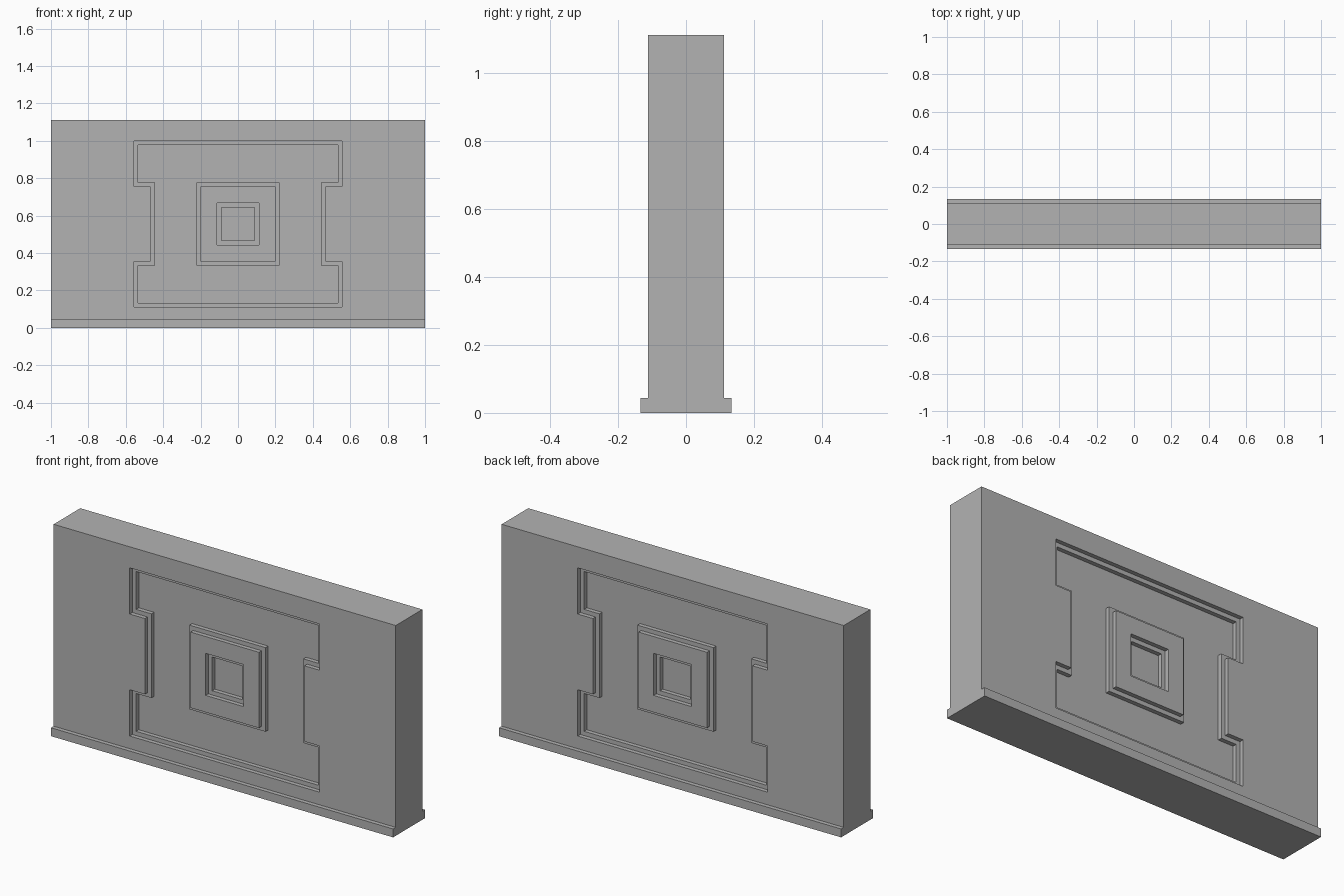
import bpy
import bmesh

cube = bpy.data.objects.get("Cube")
if cube:
    bpy.data.objects.remove(cube, do_unlink=True)

U = 2 / 90  # the wall is laid out on a 90 x 50 unit module

stone = bpy.data.materials.new("grey stone")
stone.use_nodes = True
grey = (0.45, 0.45, 0.45, 1)
stone.diffuse_color = grey
stone.node_tree.nodes["Principled BSDF"].inputs["Base Color"].default_value = grey


def prism(name, points, offset):
    """Extrude a closed outline along the offset vector, in module units."""
    bm = bmesh.new()
    face = bm.faces.new([bm.verts.new(p) for p in points])
    grown = bmesh.ops.extrude_face_region(bm, geom=[face])["geom"]
    verts = [v for v in grown if isinstance(v, bmesh.types.BMVert)]
    bmesh.ops.translate(bm, verts=verts, vec=offset)
    bmesh.ops.scale(bm, verts=bm.verts, vec=(U, U, U))
    bmesh.ops.recalc_face_normals(bm, faces=bm.faces)
    mesh = bpy.data.meshes.new(name)
    bm.to_mesh(mesh)
    bm.free()
    mesh.materials.append(stone)
    obj = bpy.data.objects.new(name, mesh)
    bpy.context.collection.objects.link(obj)
    return obj


def combine(target, points, y0, y1, operation):
    """Cut or join a prism standing between depths y0 and y1."""
    tool = prism("helper", [(x, y0, z) for x, z in points], (0, y1 - y0, 0))
    tool.hide_render = True
    mod = target.modifiers.new("step", 'BOOLEAN')
    mod.object = tool
    mod.operation = operation
    mod.solver = 'EXACT'
    bpy.context.view_layer.objects.active = target
    bpy.ops.object.modifier_apply(modifier=mod.name)
    bpy.data.objects.remove(tool, do_unlink=True)


MID = 25  # height of the panel's centre


def square(r):
    return [(-r, MID - r), (r, MID - r), (r, MID + r), (-r, MID + r)]


def notched(inset):
    """Panel outline with a notch in each side, shrunk by the inset."""
    wide, waist, tall, notch = 25 - inset, 21 - inset, 20 - inset, 9 + inset
    right = [(wide, -tall), (wide, -notch), (waist, -notch),
             (waist, notch), (wide, notch), (wide, tall)]
    left = [(-x, z) for x, z in reversed(right)]
    return [(x, z + MID) for x, z in right + left]


# Wall with its plinth, as one profile run along x
half = [(6, 0), (6, 2), (5, 2), (5, 50)]
profile = half + [(-y, z) for y, z in reversed(half)]
wall = prism("wall", [(-45, y, z) for y, z in profile], (90, 0, 0))

# Stepped panel recess on both faces
for side in (-1, 1):
    for step in (0, 1):
        combine(wall, notched(step), side * (4 - step), side * 8, 'DIFFERENCE')

# Stepped square boss, flush with the wall faces
combine(wall, square(10), -4, 4, 'UNION')
combine(wall, square(9), -5, 5, 'UNION')

# Stepped pocket in the boss
for side in (-1, 1):
    for step in (0, 1):
        combine(wall, square(5 - step), side * (4 - step), side * 8, 'DIFFERENCE')
